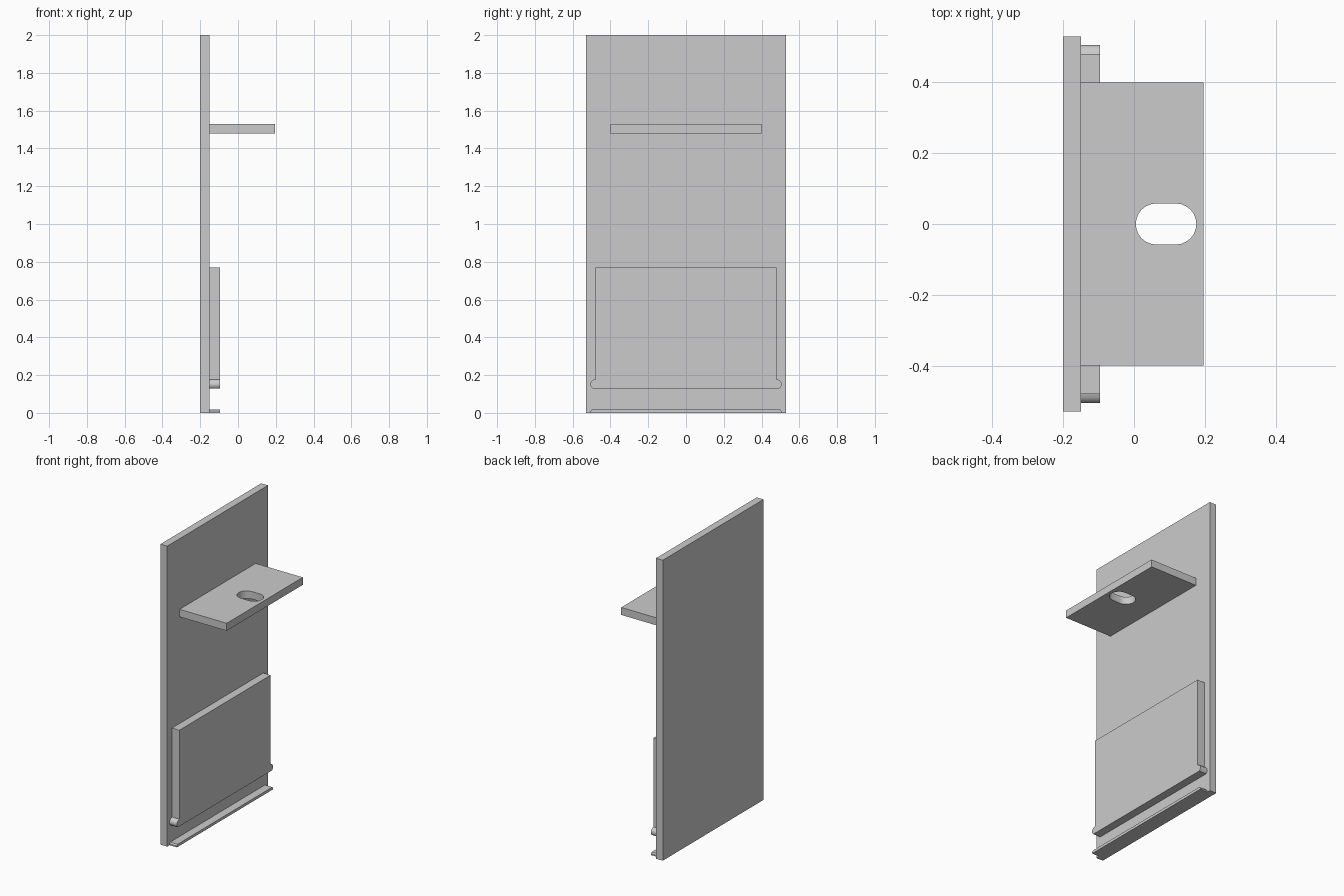
import bpy, bmesh, math
from mathutils import Matrix

if "Cube" in bpy.data.objects:
    bpy.data.objects.remove(bpy.data.objects["Cube"])

ALONG_X = Matrix(((0, 0, 1, 0), (1, 0, 0, 0), (0, 1, 0, 0), (0, 0, 0, 1)))
ALONG_Z = Matrix.Identity(4)


def extrude_outline(name, outlines, lo, hi, frame):
    """Fill closed outlines (inner ones become holes) and extrude from lo to hi."""
    curve = bpy.data.curves.new(name, 'CURVE')
    curve.dimensions = '2D'
    curve.fill_mode = 'BOTH'
    curve.extrude = (hi - lo) / 2
    for pts in outlines:
        spline = curve.splines.new('POLY')
        spline.points.add(len(pts) - 1)
        for p, (u, v) in zip(spline.points, pts):
            p.co = (u, v, 0, 1)
        spline.use_cyclic_u = True
    ob = bpy.data.objects.new(name, curve)
    bpy.context.collection.objects.link(ob)
    bpy.ops.object.select_all(action='DESELECT')
    ob.select_set(True)
    bpy.context.view_layer.objects.active = ob
    bpy.ops.object.convert(target='MESH')
    ob = bpy.context.object
    ob.name = name
    ob.data.transform(frame @ Matrix.Translation((0, 0, (lo + hi) / 2)))
    bm = bmesh.new()
    bm.from_mesh(ob.data)
    bmesh.ops.remove_doubles(bm, verts=bm.verts, dist=1e-5)
    bmesh.ops.recalc_face_normals(bm, faces=bm.faces)
    bm.to_mesh(ob.data)
    bm.free()
    bpy.ops.object.shade_smooth_by_angle(angle=math.radians(35))
    return ob


def rect(u0, u1, v0, v1):
    return [(u0, v0), (u1, v0), (u1, v1), (u0, v1)]


def mirrored(half):
    """Complete an outline from its right half, listed bottom to top."""
    return half + [(-u, v) for u, v in reversed(half)]


# Tall back board
extrude_outline("back_board", [rect(-0.53, 0.53, 0, 2)], -0.2, -0.15, ALONG_X)

# Shelf with an oval hole
r = 0.058
hole = []
for cx, start in ((0.118, -90), (0.063, 90)):
    for i in range(13):
        a = math.radians(start + i * 15)
        hole.append((cx + r * math.cos(a), r * math.sin(a)))
extrude_outline("shelf", [rect(-0.15, 0.197, -0.4, 0.4), hole], 1.48, 1.53, ALONG_Z)

# Lower panel, flaring into a rounded lip at its bottom edge
lip = [(0.495, 0.13), (0.502, 0.137), (0.506, 0.147), (0.505, 0.159),
       (0.499, 0.169), (0.49, 0.175), (0.48, 0.178), (0.48, 0.77)]
extrude_outline("lower_panel", [mirrored(lip)], -0.15, -0.096, ALONG_X)

# Thin foot strip below the gap
foot = [(0.505, 0), (0.505, 0.009), (0.498, 0.018)]
extrude_outline("foot_strip", [mirrored(foot)], -0.15, -0.096, ALONG_X)
